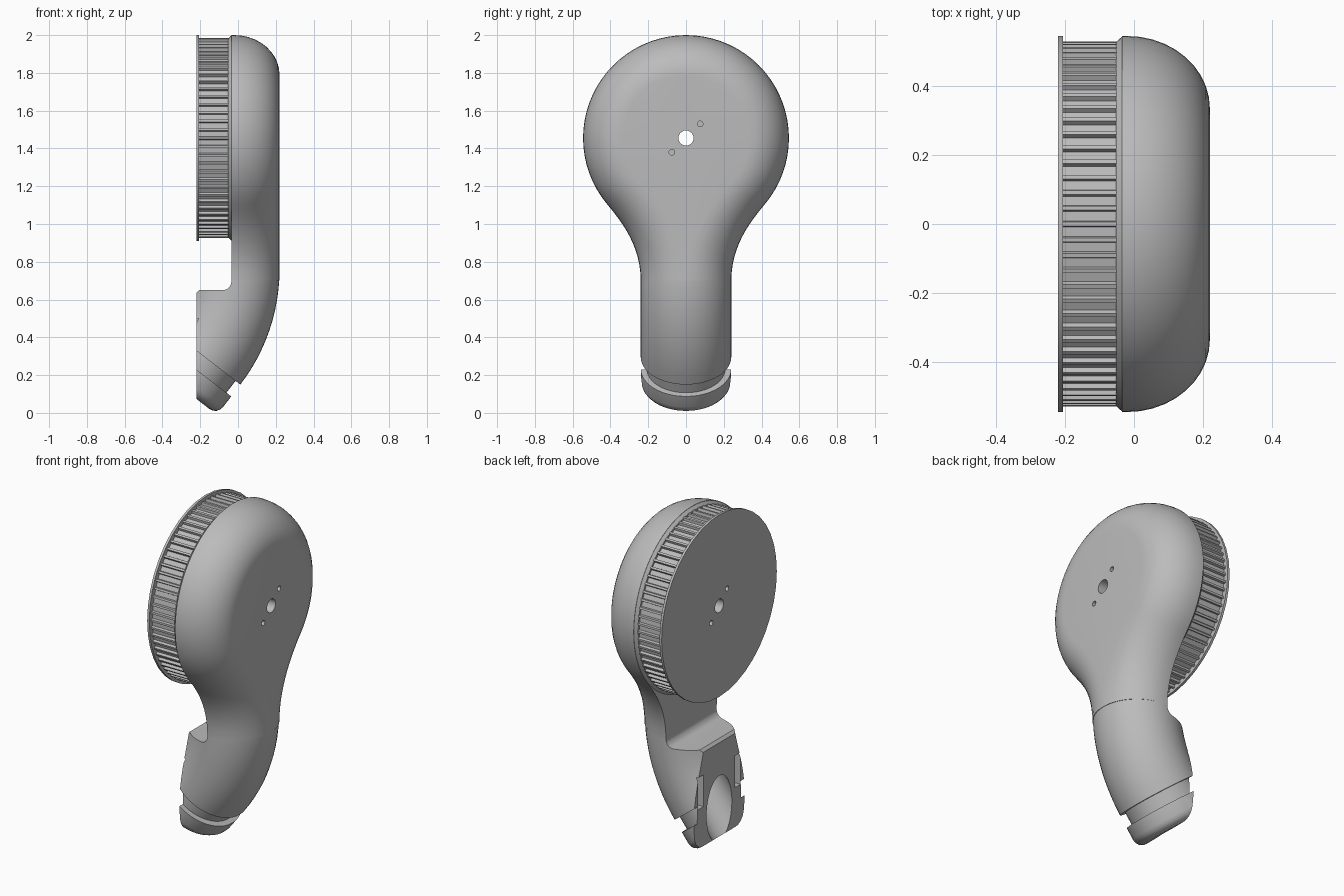
import bpy, bmesh
from math import sin, cos, pi, radians
from mathutils import Vector

if "Cube" in bpy.data.objects:
    bpy.data.objects.remove(bpy.data.objects["Cube"], do_unlink=True)

grey = bpy.data.materials.new("plain_grey")
grey.use_nodes = True
GREY = (0.5, 0.5, 0.5, 1)
grey.diffuse_color = GREY
grey.node_tree.nodes["Principled BSDF"].inputs["Base Color"].default_value = GREY

HEAD_Z, HEAD_R = 1.455, 0.545     # round head
FRONT, BACK, FOOT = 0.22, -0.035, -0.22
NECK_R, TILT = 0.24, radians(37.6)


def make(name, bm):
    bmesh.ops.remove_doubles(bm, verts=bm.verts, dist=0.0002)
    bmesh.ops.recalc_face_normals(bm, faces=bm.faces)
    mesh = bpy.data.meshes.new(name)
    bm.to_mesh(mesh)
    bm.free()
    mesh.materials.append(grey)
    obj = bpy.data.objects.new(name, mesh)
    bpy.context.collection.objects.link(obj)
    return obj


def loft(bm, rings):
    """Skin closed rings of points and cap both ends."""
    rows = [[bm.verts.new(p) for p in ring] for ring in rings]
    n = len(rows[0])
    for a, b in zip(rows, rows[1:]):
        for i in range(n):
            k = (i + 1) % n
            bm.faces.new((a[i], a[k], b[k], b[i]))
    bm.faces.new(rows[0])
    bm.faces.new(rows[-1])


def disc_ring(x, r, y=0, z=HEAD_Z, n=40):
    return [(x, y + r * cos(2 * pi * i / n), z + r * sin(2 * pi * i / n)) for i in range(n)]


def select(obj):
    bpy.ops.object.select_all(action="DESELECT")
    obj.select_set(True)
    bpy.context.view_layer.objects.active = obj


def cut(obj, *cutters):
    select(obj)
    for cutter in cutters:
        mod = obj.modifiers.new("cut", "BOOLEAN")
        mod.operation, mod.solver, mod.object = "DIFFERENCE", "EXACT", cutter
        bpy.ops.object.modifier_apply(modifier=mod.name)


def smooth(obj, angle=35):
    select(obj)
    bpy.ops.object.shade_smooth_by_angle(angle=radians(angle))


# Shell outline: circle flowing into the neck, as (point, outward normal, rounding)
outline = []
for i in range(27):
    a = radians(90 - 5 * i)
    n = Vector((cos(a), sin(a)))
    outline.append((n * HEAD_R + Vector((0, HEAD_Z)), n, 0.21))
a = radians(-40)
p0, p3 = outline[-1][0], Vector((NECK_R, 0.70))
p1, p2 = p0 + Vector((sin(a), -cos(a))) * 0.13, p3 + Vector((0, 0.18))
for i in range(1, 13):
    t = i / 12
    s = 1 - t
    p = p0 * s**3 + p1 * 3 * s * s * t + p2 * 3 * s * t * t + p3 * t**3
    d = ((p1 - p0) * s * s + (p2 - p1) * 2 * s * t + (p3 - p2) * t * t).normalized()
    outline.append((p, Vector((-d.y, d.x)), 0.21 + 0.025 * t))

# Shell: rounded front edge, flat back, one half mirrored
bm = bmesh.new()
rows = []
for p, n, depth in outline:
    pts = [(BACK, 0, p.y), (BACK, p.x, p.y)]
    for j in range(11):
        b = pi / 2 * j / 10
        q = p - n * depth * (1 - cos(b))
        pts.append((-0.02 + (FRONT + 0.02) * sin(b), max(q.x, 0), q.y))
    pts.append((FRONT, 0, pts[-1][2]))
    rows.append([bm.verts.new(v) for v in pts])
for r, s in zip(rows, rows[1:]):
    for j in range(len(r) - 1):
        bm.faces.new((r[j], r[j + 1], s[j + 1], s[j]))
bm.faces.new(rows[-1])
half = bmesh.ops.duplicate(bm, geom=bm.verts[:] + bm.edges[:] + bm.faces[:])["geom"]
for v in half:
    if isinstance(v, bmesh.types.BMVert):
        v.co.y = -v.co.y
bmesh.ops.remove_doubles(bm, verts=bm.verts, dist=0.0002)
bmesh.ops.dissolve_degenerate(bm, edges=bm.edges, dist=0.0002)
shell = make("head_shell", bm)


# Handle: round tube bending backwards, then a groove and a rounded end
def tube_ring(angle, radius, along=0, n=48):
    axis = Vector((-sin(angle), 0, -cos(angle)))
    side = Vector((cos(angle), 0, -sin(angle)))
    bend = 1 - NECK_R
    c = Vector((FRONT - 1, 0, 0.76)) + side * bend + axis * along
    return [c + side * radius * cos(2 * pi * i / n) + Vector((0, radius * sin(2 * pi * i / n), 0))
            for i in range(n)]


rings = [tube_ring(TILT * i / 12, NECK_R) for i in range(13)]
groove = [(0.208, 0), (0.208, 0.079), (NECK_R, 0.079), (NECK_R, 0.15)]
rounding = [(0.19 + 0.05 * cos(b), 0.15 + 0.052 * sin(b)) for b in (0.4, 0.8, 1.2, pi / 2)]
rings += [tube_ring(TILT, r, s) for r, s in groove + rounding]
bm = bmesh.new()
loft(bm, rings)
handle = make("handle", bm)

# Cutter for the flat rear of the handle and the step under the drum
profile = [(FOOT, -0.3), (FOOT, 0.635), (FOOT + 0.015, 0.65)]
for i in range(6):
    b = pi / 2 * i / 5
    profile.append((-0.08 + 0.045 * sin(b), 0.695 - 0.045 * cos(b)))
profile += [(BACK, 1), (-1, 1), (-1, -0.3)]
bm = bmesh.new()
loft(bm, [[(x, y, z) for x, z in profile] for y in (-0.5, 0.5)])
step_cutter = make("step_cutter", bm)

# Bore along the handle end
bm = bmesh.new()
loft(bm, [tube_ring(TILT, 0.12, s, 32) for s in (-0.15, 0.4)])
bore_cutter = make("bore_cutter", bm)

# Two upright slots in the flat rear
bm = bmesh.new()
for side in (-1, 1):
    loft(bm, [[(x, side * 0.175 + y, z) for y, z in
               ((-0.025, 0.31), (0.025, 0.31), (0.025, 0.5), (-0.025, 0.5))]
              for x in (-0.3, FOOT + 0.05)])
slot_cutter = make("slot_cutter", bm)
cut(handle, step_cutter, bore_cutter, slot_cutter)

# Ribbed drum behind the head
TEETH = 72
rib = []
for i in range(TEETH):
    for offset, r in ((-0.2, 0.514), (-0.13, 0.529), (0.13, 0.529), (0.2, 0.514)):
        b = 2 * pi * (i + offset) / TEETH
        rib.append((r * cos(b), HEAD_Z + r * sin(b)))
bm = bmesh.new()
loft(bm, [[(x, y, z) for y, z in rib] for x in (-0.21, -0.05)])
drum = make("ribbed_drum", bm)

# Thin flange closing the drum, and the bevelled collar joining it to the shell
bm = bmesh.new()
loft(bm, [disc_ring(x, HEAD_R) for x in (FOOT, -0.206)])
flange = make("drum_flange", bm)
bm = bmesh.new()
loft(bm, [disc_ring(-0.052, 0.527, n=72), disc_ring(-0.034, 0.544, n=72)])
collar = make("drum_collar", bm)

# Axle hole right through, and two blind pin holes on each face
bm = bmesh.new()
loft(bm, [disc_ring(x, 0.04, n=24) for x in (-0.5, 0.5)])
for face, x_out, x_in in ((1, 0.4, 0.16), (-1, -0.4, -0.16)):
    for s in (-1, 1):
        loft(bm, [disc_ring(x, 0.015, face * s * 0.075, HEAD_Z + s * 0.075, 16)
                  for x in (x_out, x_in)])
hole_cutter = make("hole_cutter", bm)
for obj in (shell, drum, flange, collar):
    cut(obj, hole_cutter)

for obj in (shell, handle, flange, collar, drum):
    smooth(obj)
for cutter in (step_cutter, bore_cutter, slot_cutter, hole_cutter):
    bpy.data.objects.remove(cutter, do_unlink=True)
